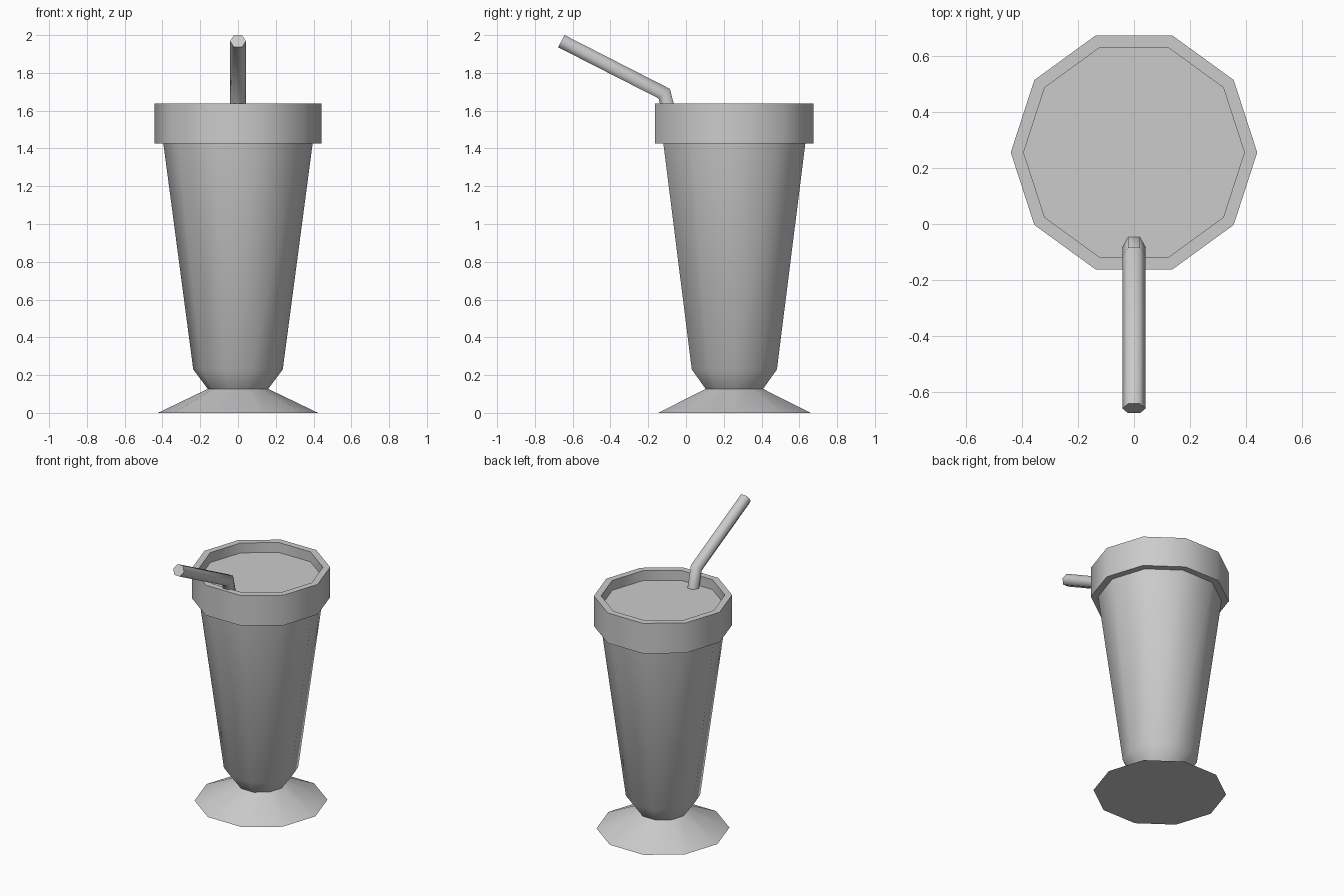
import bpy, bmesh, math
from mathutils import Vector

if "Cube" in bpy.data.objects:
    bpy.data.objects.remove(bpy.data.objects["Cube"])

CY, SIDES = 0.256, 10  # cup axis and number of sides


def finish(name, bm, angle):
    bmesh.ops.recalc_face_normals(bm, faces=bm.faces)
    me = bpy.data.meshes.new(name)
    bm.to_mesh(me)
    bm.free()
    ob = bpy.data.objects.new(name, me)
    bpy.context.collection.objects.link(ob)
    bpy.ops.object.select_all(action='DESELECT')
    ob.select_set(True)
    bpy.context.view_layer.objects.active = ob
    bpy.ops.object.shade_smooth_by_angle(angle=math.radians(angle))
    return ob


def loft(name, rings, closed=False, caps=(), angle=40):
    """Bridge consecutive rings of points with quads."""
    bm = bmesh.new()
    vs = [[bm.verts.new(p) for p in r] for r in rings]
    n = len(vs[0])
    pairs = list(zip(vs, vs[1:])) + ([(vs[-1], vs[0])] if closed else [])
    for a, b in pairs:
        for i in range(n):
            j = (i + 1) % n
            bm.faces.new((a[i], a[j], b[j], b[i]))
    for c in caps:
        bm.faces.new(vs[c])
    return finish(name, bm, angle)


def ring(r, z):
    return [(r * math.cos(math.tau * i / SIDES),
             CY + r * math.sin(math.tau * i / SIDES), z) for i in range(SIDES)]


# Footed glass: flared base, narrow neck, tapering body, thick rim, drink surface
profile = [(0.424, 0), (0.16, 0.127), (0.237, 0.23), (0.395, 1.425),
           (0.441, 1.425), (0.441, 1.637), (0.395, 1.637), (0.395, 1.567)]
loft("footed_glass", [ring(r, z) for r, z in profile], caps=(0,))
bm = bmesh.new()
bm.faces.new([bm.verts.new(p) for p in ring(0.395, 1.567)])
for f in bm.faces:
    f.normal_update()
me = bpy.data.meshes.new("drink_surface")
bm.to_mesh(me)
bm.free()
bpy.context.collection.objects.link(bpy.data.objects.new("drink_surface", me))


# Bent six-sided straw: each ring lies in the plane given by its lean angle
def straw_ring(y, z, lean, stretch=1.0, r=0.042):
    up = Vector((0, math.cos(lean), math.sin(lean)))
    c = Vector((0, y, z))
    return [c + Vector((r * math.cos(math.tau * i / 6), 0, 0))
            + up * (r * stretch * math.sin(math.tau * i / 6)) for i in range(6)]


loft("straw", [straw_ring(-0.08, 1.55, math.radians(17)),
               straw_ring(-0.115, 1.69, math.radians(40), 1.08),
               straw_ring(-0.66, 1.968, math.radians(62))], caps=(0, 2), angle=70)
